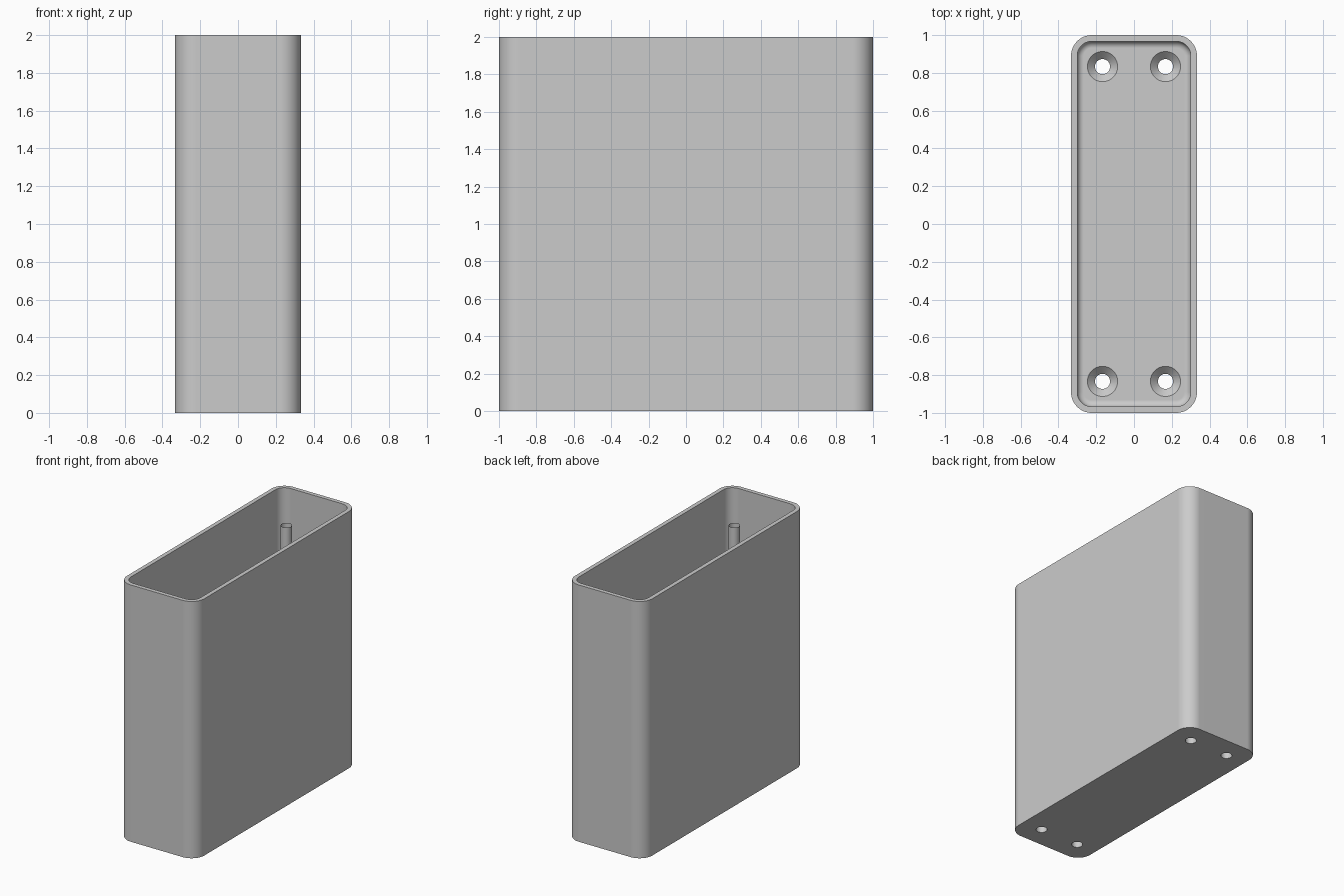
import bpy, bmesh, math

if "Cube" in bpy.data.objects:
    bpy.data.objects.remove(bpy.data.objects["Cube"], do_unlink=True)

HALF_X, HALF_Y, HEIGHT = 1 / 3, 1.0, 2.0
CORNER, WALL, FLOOR, FILLET = 0.11, 0.033, 0.067, 0.035
HOLE_R, SINK_R, HOLE_X, HOLE_Y = 0.04, 0.08, 1 / 6, 5 / 6
SLEEVE_TOP = 1.78

grey = bpy.data.materials.new("plain grey")
grey.use_nodes = True
colour = (0.6, 0.6, 0.6, 1)
grey.diffuse_color = colour
grey.node_tree.nodes["Principled BSDF"].inputs["Base Color"].default_value = colour


def add_object(name, bm):
    mesh = bpy.data.meshes.new(name)
    bm.to_mesh(mesh)
    bm.free()
    mesh.materials.append(grey)
    obj = bpy.data.objects.new(name, mesh)
    bpy.context.collection.objects.link(obj)
    return obj


def rounded_ring(bm, inset, z, steps=12):
    """Rounded rectangle of vertices, moved inwards by inset."""
    radius = max(CORNER - inset, 0.01)
    cx, cy = HALF_X - inset - radius, HALF_Y - inset - radius
    ring = []
    for corner, (sx, sy) in enumerate([(1, 1), (-1, 1), (-1, -1), (1, -1)]):
        for i in range(steps + 1):
            a = (corner + i / steps) * math.pi / 2
            ring.append(bm.verts.new((sx * cx + radius * math.cos(a),
                                      sy * cy + radius * math.sin(a), z)))
    return ring


def circle_ring(bm, x, y, radius, z, sides=40):
    return [bm.verts.new((x + radius * math.cos(2 * math.pi * i / sides),
                          y + radius * math.sin(2 * math.pi * i / sides), z))
            for i in range(sides)]


def loft(bm, rings, capped=True):
    for low, high in zip(rings, rings[1:]):
        for i in range(len(low)):
            j = (i + 1) % len(low)
            bm.faces.new((low[i], low[j], high[j], high[i]))
    if capped:
        bm.faces.new(rings[0][::-1])
        bm.faces.new(rings[-1])
    bmesh.ops.recalc_face_normals(bm, faces=bm.faces)


def smooth(obj):
    bpy.ops.object.select_all(action="DESELECT")
    obj.select_set(True)
    bpy.context.view_layer.objects.active = obj
    bpy.ops.object.shade_smooth_by_angle(angle=math.radians(30))


# Open box: outside wall, rim, inside wall, floor fillet, floor
bm = bmesh.new()
profile = [(0, 0), (0, HEIGHT), (WALL, HEIGHT)]
for k in range(9):
    a = k / 8 * math.pi / 2
    profile.append((WALL + FILLET * (1 - math.cos(a)),
                    FLOOR + FILLET * (1 - math.sin(a))))
loft(bm, [rounded_ring(bm, inset, z) for inset, z in profile])
box = add_object("box", bm)

# Cutter for the countersunk screw holes
bm = bmesh.new()
depth = SINK_R - HOLE_R
cut_profile = [(HOLE_R, -0.1), (HOLE_R, FLOOR - depth), (SINK_R + 0.01, FLOOR + 0.01)]
spots = [(sx * HOLE_X, sy * HOLE_Y) for sx in (-1, 1) for sy in (-1, 1)]
for x, y in spots:
    loft(bm, [circle_ring(bm, x, y, r, z) for r, z in cut_profile])
cutter = add_object("hole_cutter", bm)
cutter.hide_render = True

cut = box.modifiers.new("holes", "BOOLEAN")
cut.operation, cut.solver, cut.object = "DIFFERENCE", "EXACT", cutter
graph = bpy.context.evaluated_depsgraph_get()
box.data = bpy.data.meshes.new_from_object(box.evaluated_get(graph))
box.modifiers.clear()
bpy.data.objects.remove(cutter, do_unlink=True)
smooth(box)
flat = box.modifiers.new("even shading", "WEIGHTED_NORMAL")
flat.keep_sharp = True

# Thin upright sleeves continuing the screw holes
for n, (x, y) in enumerate(spots):
    bm = bmesh.new()
    loft(bm, [circle_ring(bm, x, y, HOLE_R, z) for z in (FLOOR - depth, SLEEVE_TOP)],
         capped=False)
    smooth(add_object(f"screw_sleeve_{n + 1}", bm))
